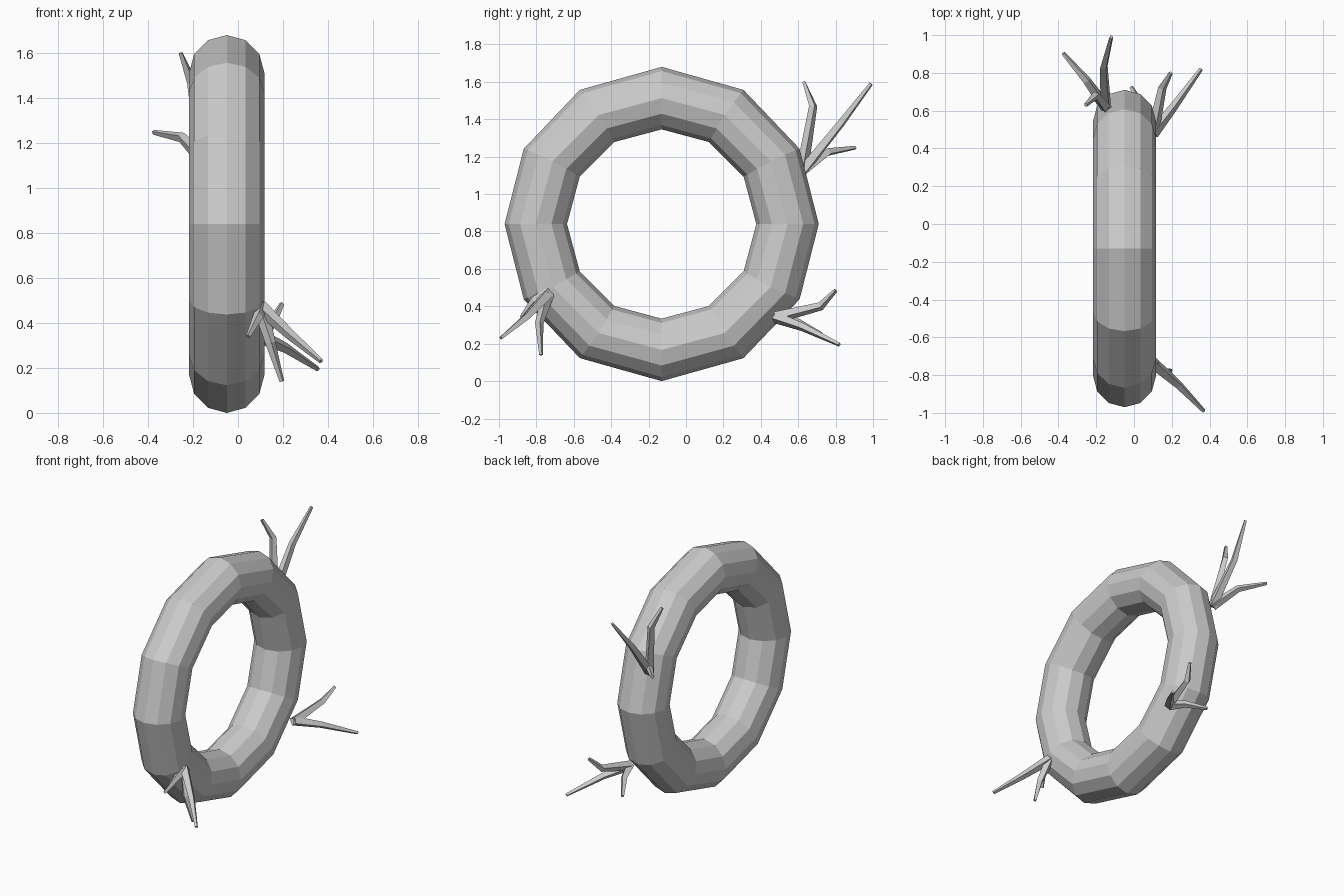
import bpy, bmesh, math
from mathutils import Vector

cube = bpy.data.objects.get("Cube")
if cube:
    bpy.data.objects.remove(cube, do_unlink=True)

grey = bpy.data.materials.new("light grey")
grey.use_nodes = True
COLOUR = (0.6, 0.6, 0.6, 1)
grey.diffuse_color = COLOUR
grey.node_tree.nodes["Principled BSDF"].inputs["Base Color"].default_value = COLOUR


def finish(bm, name):
    bmesh.ops.recalc_face_normals(bm, faces=bm.faces)
    mesh = bpy.data.meshes.new(name)
    bm.to_mesh(mesh)
    bm.free()
    mesh.materials.append(grey)
    obj = bpy.data.objects.new(name, mesh)
    bpy.context.collection.objects.link(obj)
    return obj


def bridge(bm, a, b):
    n = len(a)
    for i in range(n):
        bm.faces.new((a[i], a[(i + 1) % n], b[(i + 1) % n], b[i]))


# Ring: 12 x 12 faceted torus standing on edge
CENTRE = Vector((-0.05, -0.13, 0.84))
MAJOR, MINOR, SIDES = 0.673, 0.167, 12
bm = bmesh.new()
rings = []
for i in range(SIDES):
    ring = []
    for j in range(SIDES):
        m = math.tau * j / SIDES
        base = math.tau * i / SIDES
        # outer corners lean slightly away from the top and bottom
        a = base + math.radians(1.6) * max(0, math.cos(m)) * math.sin(2 * base)
        r = MAJOR + MINOR * math.cos(m)
        ring.append(bm.verts.new(CENTRE + Vector(
            (MINOR * math.sin(m), r * math.sin(a), r * math.cos(a)))))
    rings.append(ring)
for i in range(SIDES):
    bridge(bm, rings[i], rings[(i + 1) % SIDES])
finish(bm, "ring")


# Twigs: tapered four-sided bent shoots sharing one root
def add_shoot(bm, points, radii):
    pts = [Vector(p) for p in points]
    rings = []
    for k, p in enumerate(pts):
        d = (pts[min(k + 1, len(pts) - 1)] - pts[max(k - 1, 0)]).normalized()
        u = d.cross(Vector((0.3, 0.2, 1))).normalized()
        v = d.cross(u)
        rings.append([bm.verts.new(p + radii[k] * (u * math.cos(t) + v * math.sin(t)))
                      for t in (math.pi / 2 * s for s in range(4))])
    for a, b in zip(rings, rings[1:]):
        bridge(bm, a, b)
    bm.faces.new(rings[0])
    bm.faces.new(rings[-1])


def twig(name, root, shoots):
    bm = bmesh.new()
    for mid, tip in shoots:
        add_shoot(bm, [root, mid, tip], [0.033, 0.023, 0.011])
    finish(bm, name)


twig("front_twig", (0.10, -0.735, 0.47), [
    ((0.235, -0.85, 0.345), (0.37, -0.99, 0.23)),
    ((0.145, -0.785, 0.31), (0.195, -0.775, 0.14)),
    ((0.09, -0.81, 0.43), (0.045, -0.88, 0.34)),
])
twig("lower_back_twig", (0.10, 0.48, 0.34), [
    ((0.15, 0.72, 0.40), (0.195, 0.80, 0.485)),
    ((0.21, 0.62, 0.29), (0.355, 0.82, 0.195)),
    ((0.06, 0.60, 0.31), (-0.015, 0.725, 0.25)),
])
twig("upper_back_twig", (-0.15, 0.62, 1.12), [
    ((-0.205, 0.68, 1.47), (-0.255, 0.63, 1.60)),
    ((-0.16, 0.83, 1.38), (-0.12, 0.99, 1.59)),
    ((-0.25, 0.76, 1.225), (-0.375, 0.905, 1.248)),
])
